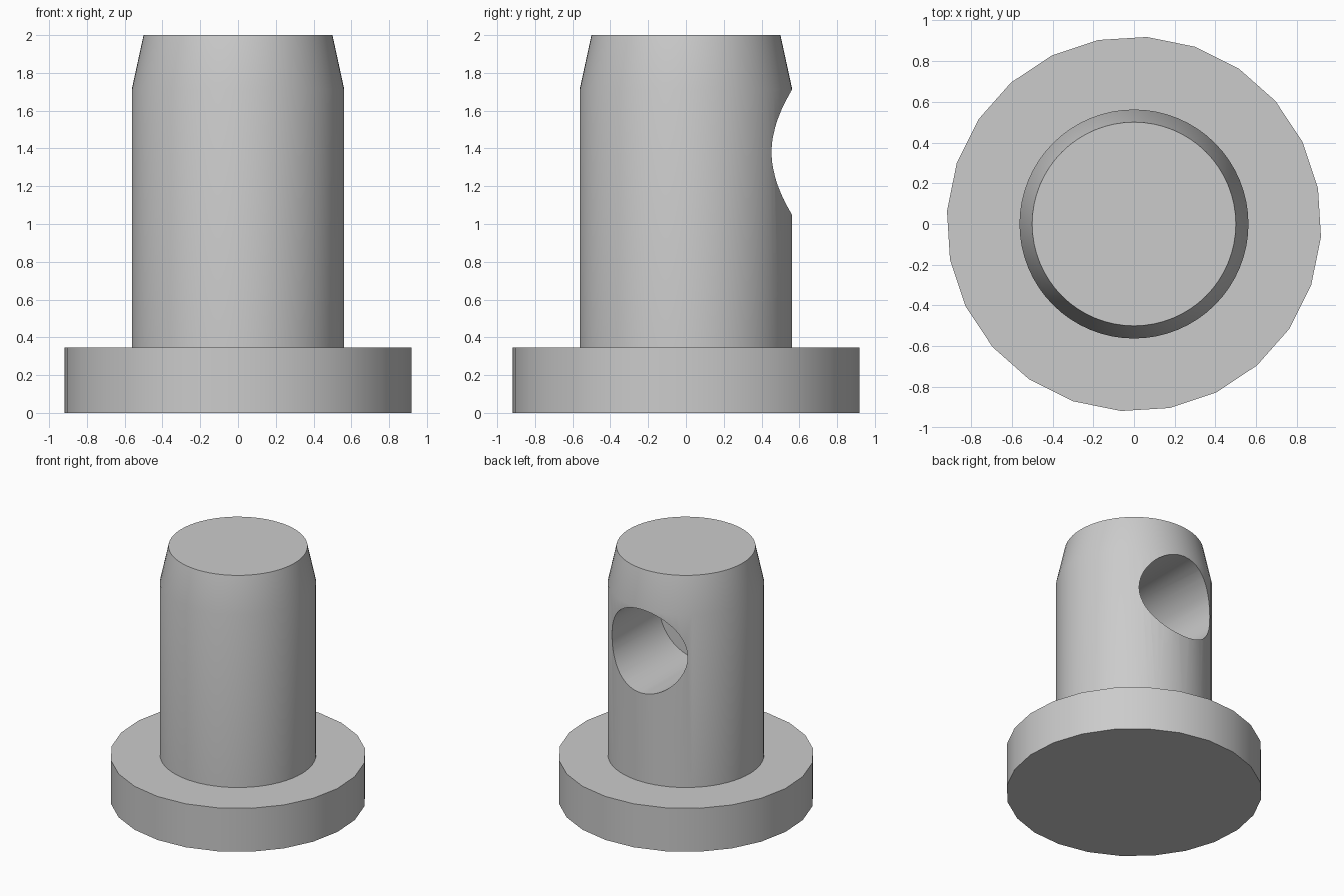
import bpy, bmesh, math
from mathutils import Matrix

default = bpy.data.objects.get("Cube")
if default:
    bpy.data.objects.remove(default, do_unlink=True)

# Single grey finish
grey = bpy.data.materials.new("plain grey")
grey.use_nodes = True
colour = (0.6, 0.6, 0.6, 1.0)
grey.diffuse_color = colour
grey.node_tree.nodes["Principled BSDF"].inputs["Base Color"].default_value = colour


def lathe(name, profile, sides, turn=0.0):
    """Closed solid of revolution from (radius, height) pairs."""
    bm = bmesh.new()
    rings = []
    for r, z in profile:
        angles = [math.tau * i / sides + turn for i in range(sides)]
        rings.append([bm.verts.new((r * math.cos(a), r * math.sin(a), z)) for a in angles])
    for low, high in zip(rings, rings[1:]):
        for i in range(sides):
            j = (i + 1) % sides
            bm.faces.new((low[i], low[j], high[j], high[i]))
    bm.faces.new(rings[0][::-1])
    bm.faces.new(rings[-1])
    mesh = bpy.data.meshes.new(name)
    bm.to_mesh(mesh)
    bm.free()
    mesh.materials.append(grey)
    obj = bpy.data.objects.new(name, mesh)
    bpy.context.collection.objects.link(obj)
    return obj


def select_only(obj):
    bpy.ops.object.select_all(action='DESELECT')
    obj.select_set(True)
    bpy.context.view_layer.objects.active = obj


# Round foot and tapered pin
flange = lathe("base_flange", [(0.92, 0), (0.92, 0.345)], 24, math.radians(-4))
shaft = lathe("shaft", [(0.562, 0.3), (0.562, 1.715), (0.5, 2)], 64)

# Blind hole drilled into the back of the pin
drill = lathe("hole_cutter", [(0.332, 0), (0.332, 1)], 48)
drill.data.transform(Matrix.Translation((0, -0.14, 1.38)) @ Matrix.Rotation(-math.pi / 2, 4, 'X'))
drill.hide_render = True
cut = shaft.modifiers.new("hole", 'BOOLEAN')
cut.operation = 'DIFFERENCE'
cut.solver = 'EXACT'
cut.object = drill
select_only(shaft)
bpy.ops.object.modifier_apply(modifier=cut.name)
bpy.data.objects.remove(drill, do_unlink=True)

# Smooth sides with crisp rims
for part in (flange, shaft):
    select_only(part)
    bpy.ops.object.shade_smooth_by_angle(angle=math.radians(30))
